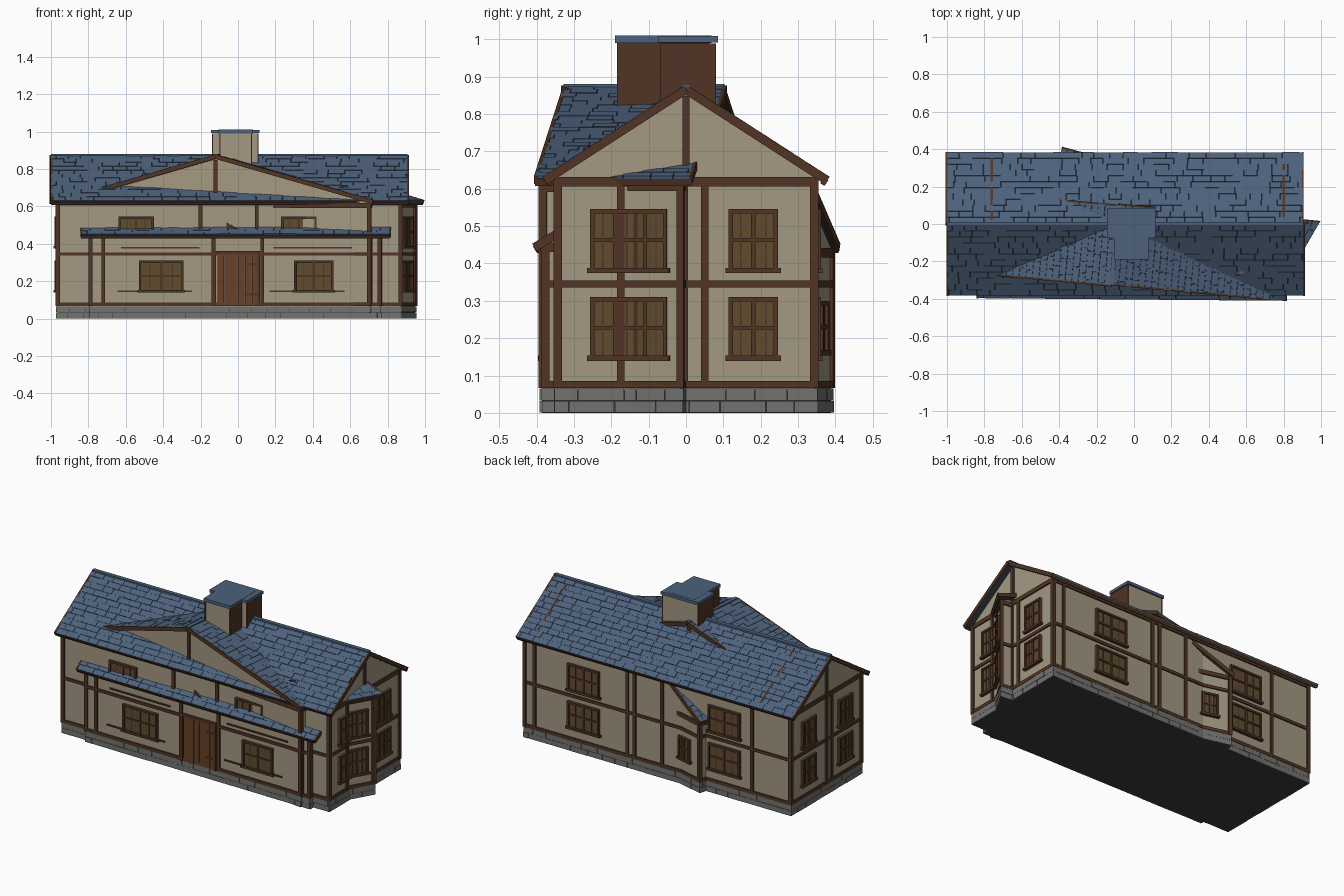
import bpy, bmesh, random
from math import radians, atan2, hypot
from mathutils import Matrix, Vector

if "Cube" in bpy.data.objects:
    bpy.data.objects.remove(bpy.data.objects["Cube"])

random.seed(4)
COLORS = {
    "plaster": (0.37, 0.315, 0.225), "wood": (0.082, 0.035, 0.018), "door": (0.135, 0.052, 0.022),
    "slate": (0.075, 0.122, 0.20), "slate_gap": (0.030, 0.045, 0.07), "glass": (0.115, 0.072, 0.028),
    "stone": (0.17, 0.17, 0.165), "stone_gap": (0.045, 0.045, 0.045)}
parts = {}


def T(x, y, z):
    return Matrix.Translation((x, y, z))


def R(deg, axis):
    return Matrix.Rotation(radians(deg), 4, axis)


def prism(name, mat, M, profile, x0, x1):
    """Extrude a (y, z) profile along x."""
    if (name, mat) not in parts:
        parts[(name, mat)] = bmesh.new()
    bm = parts[(name, mat)]
    a = [bm.verts.new(M @ Vector((x0, y, z))) for y, z in profile]
    b = [bm.verts.new(M @ Vector((x1, y, z))) for y, z in profile]
    n = len(profile)
    bm.faces.new(a[::-1])
    bm.faces.new(b)
    for i in range(n):
        bm.faces.new((a[i], a[(i + 1) % n], b[(i + 1) % n], b[i]))


def box(name, mat, M, x0, x1, y0, y1, z0, z1):
    prism(name, mat, M, [(y0, z0), (y1, z0), (y1, z1), (y0, z1)], x0, x1)


def courses(name, mat, M, x0, x1, y0, y1, rows, width, thick):
    """Staggered tiles or stones lying on the local xy plane."""
    h = (y1 - y0) / rows
    for r in range(rows):
        x = x0 - width * random.uniform(0, 0.8)
        while x < x1:
            w = width * random.uniform(0.75, 1.25)
            a, b = max(x, x0), min(x + w, x1)
            if b - a > 0.008:
                box(name, mat, M, a + 0.0008, b - 0.0008, y0 + r * h + 0.0008, y0 + (r + 1) * h - 0.0006,
                    -0.003, thick * random.uniform(0.7, 1.0))
            x += w


def roof_slope(name, M, length, slope):
    """Slab with slate courses and timber edge; local y runs down the slope."""
    n, l = name + "_roof", length / 2
    box(n + "_slab", "slate_gap", M, -l, l, 0, slope, -0.012, 0)
    courses(n + "_slates", "slate", M, -l, l, 0, slope, max(2, round(slope / 0.037)), 0.08, 0.010)
    for s in (-l, l):
        box(n + "_trim", "wood", M, s - 0.008, s + 0.002, 0, slope, -0.014, 0.009)
    box(n + "_trim", "wood", M, -l, l, slope - 0.012, slope + 0.002, -0.018, 0.001)


def faces_of(M, L, W):
    """Wall frames: x along wall, y inward, z up."""
    return {"front": (M @ T(0, -W / 2, 0), L), "right": (M @ T(L / 2, 0, 0) @ R(90, 'Z'), W),
            "back": (M @ T(0, W / 2, 0) @ R(180, 'Z'), L), "left": (M @ T(-L / 2, 0, 0) @ R(-90, 'Z'), W)}


def post(name, F, x, z0, z1, w=0.02):
    box(name + "_timbers", "wood", F, x - w / 2, x + w / 2, -0.009, 0.01, z0, z1)


def beam(name, F, x0, x1, z, h=0.018):
    box(name + "_timbers", "wood", F, x0, x1, -0.008, 0.01, z - h / 2, z + h / 2)


def body(name, M, L, W, top):
    """Stone base and timber framing of a block."""
    box(name + "_base", "stone_gap", M, -L / 2, L / 2, -W / 2, W / 2, 0, 0.066)
    fs = faces_of(M, L, W)
    for F, w in fs.values():
        courses(name + "_stones", "stone", F @ R(90, 'X'), -w / 2 - .005, w / 2 + .005,
                0, 0.066, 2, 0.10, 0.008)
        for s in (-1, 1):
            post(name, F, s * (w / 2 - 0.002), 0.066, top, 0.022)
        beam(name, F, -w / 2, w / 2, 0.076, 0.02)
        beam(name, F, -w / 2, w / 2, 0.345)
        beam(name, F, -w / 2, w / 2, top - 0.012, 0.026)
    return fs


def gable_block(name, cx, cy, angle, L, W, ridge, slope, over, shear=(0, 1)):
    """Gabled block, ridge along local x; L and W are the roof's plan size."""
    K = Matrix.Identity(4)
    K[0][1], K[1][1] = shear
    M = T(cx, cy, 0) @ R(angle, 'Z') @ K
    l, w = L - 2 * over, W / 2 - over
    eave = ridge - w * slope - 0.015
    prism(name + "_walls", "plaster", M,
          [(-w, .06), (w, .06), (w, eave), (0, ridge - 0.015), (-w, eave)], -l / 2, l / 2)
    fs = body(name, M, l, 2 * w, eave)
    for side in ("left", "right"):
        F, full = fs[side]
        post(name, F, 0, eave, ridge - 0.02)
    for turn in (0, 180):
        S = M @ T(0, 0, ridge) @ R(turn, 'Z') @ Matrix.Rotation(-atan2(slope, 1), 4, 'X')
        roof_slope(name, S, L, W / 2 * hypot(1, slope))
    box(name + "_ridge", "slate", M, -L / 2, L / 2, -0.012, 0.012, ridge - 0.01, ridge + 0.012)
    return M, fs


def window(F, x, z0, z1, w):
    """Casement with frame, glazing bars, leaf edges and sill."""
    a, b = x - w / 2, x + w / 2
    box("window_panes", "glass", F, a, b, -0.007, 0.005, z0, z1)

    def bar(*v):
        box("window_frames", "wood", F, v[0], v[1], v[4], 0.005, v[2], v[3])
    for e in (a, b - 0.012):
        bar(e, e + 0.012, z0, z1, -0.016)
    bar(a, b, z1 - 0.012, z1, -0.016)
    bar(a - 0.008, b + 0.008, z0 - 0.006, z0 + 0.008, -0.020)
    bar(x - 0.006, x + 0.006, z0, z1, -0.013)
    zm = (z0 + z1) / 2
    bar(a, b, zm - 0.005, zm + 0.005, -0.013)
    for q in (x - w / 4, x + w / 4):
        bar(q - 0.002, q + 0.002, z0, z1, -0.009)


LOW, HIGH = (0.145, 0.31), (0.38, 0.545)

# Main house
M, fs = gable_block("main_house", -0.0475, 0, 0, 1.905, 0.758, 0.868, 0.645, 0.034)
for side, cols, extra in (("right", (-0.19, 0.18), (-0.175, -0.005, 0.05)), ("left", (-0.18, 0.18), (0, 0.05))):
    for x in cols:
        for z0, z1 in (LOW, HIGH):
            window(fs[side][0], x, z0, z1, 0.133)
    for x in extra:
        post("main_house", fs[side][0], x, 0.07, 0.63)
back = fs["back"][0]
for wx in (0.46, -0.51):
    for z0, z1 in (LOW, HIGH):
        window(back, -(wx + 0.0475), z0, z1, 0.22)
for wx in (0.80, 0.16, 0.11, -0.08, -0.70):
    post("main_house", back, -(wx + 0.0475), 0.07, 0.63)
front = fs["front"][0]
for wx in (-0.545, 0.325):
    window(front, wx + 0.0475, *HIGH, 0.19)
for wx in (-0.2, 0.1):
    post("main_house", front, wx + 0.0475, 0.07, 0.63)
# Raised timber strips on the rear slope
S = M @ T(0, 0, 0.868) @ Matrix.Rotation(-atan2(0.645, 1), 4, 'X')
for wx in (-0.76, 0.80):
    box("roof_strips", "wood", S, wx + 0.0415, wx + 0.0535, 0.02, 0.42, 0, 0.0090)

# Slightly turned wide front gable, angled side wing, and rear annex
gable_block("front_gable", -0.101, -0.1125, 84.7, 0.43, 1.69, 0.868, 0.287, 0.018)
_, fs = gable_block("side_wing", 0.655, -0.117, 60, 0.35, 0.50, 0.70, 0.30, 0.03, (-0.41, 0.91))
for z0, z1 in (LOW, HIGH):
    window(fs["front"][0], 0.035, z0, z1, 0.135)
_, fs = gable_block("rear_annex", -0.174, 0.021, 75, 0.645, 0.60, 0.625, 0.60, 0.018)
window(fs["right"][0], 0.155, 0.16, 0.30, 0.10)

# Front porch with lean-to roof
P = T(-0.015, -0.322, 0) @ R(-0.5, 'Z')
box("porch_walls", "plaster", P, -0.775, 0.775, -0.05, 0.05, 0.06, 0.455)
fs = body("porch", P, 1.55, 0.10, 0.455)
F = fs["front"][0]
for wx in (-0.72, 0.71, -0.13, 0.13):
    post("porch", F, wx + 0.015, 0.07, 0.45)
for wx, w in ((-0.41, 0.24), (0.405, 0.21)):
    window(F, wx + 0.015, *LOW, w)
    beam("porch", F, wx - 0.22, wx + 0.18, 0.147, 0.008)
    beam("porch", F, wx - 0.20, wx + 0.22, 0.378, 0.008)
roof_slope("porch", P @ T(0, -0.016, 0.482) @ R(180, 'Z') @ R(-31, 'X'), 1.65, 0.072)

# Plank door with cross battens
for i in range(6):
    x = 0.015 - 0.11 + i * 0.0367
    box("front_door", "door", F, x + 0.001, x + 0.0355, -0.010, 0.005, 0.068, 0.35)
for x in (-0.108, 0.126):
    box("door_frame", "wood", F, x - 0.007, x + 0.007, -0.015, 0.005, 0.066, 0.36)
box("door_frame", "wood", F, -0.115, 0.133, -0.015, 0.005, 0.346, 0.362)
for z in (0.13, 0.29):
    box("door_battens", "wood", F, 0.06, 0.12, -0.012, 0.005, z - 0.006, z + 0.006)

# Chimney: two overlapping stacks with plaster fronts, timber sides and slate caps
I = Matrix.Identity(4)
for x0, x1, y0, y1, e in ((-0.105, 0.08, -0.19, 0.068, 0), (-0.145, 0.115, -0.075, 0.085, 0.001)):
    a, b, c, d = x0 + .008, x1 - .008, y0 + .008, y1 - .008
    box("chimney_stack", "plaster", I, a, b, c, d, 0.70, 0.99 - e)
    for s in (a, b):
        box("chimney_sides", "wood", I, s - 0.003, s + 0.003, c - 0.003, d + 0.003, 0.70, 0.99 - e)
    box("chimney_cap", "slate", I, x0, x1, y0, y1, 0.99 + e, 1.01 - e)

# Turn each collected part into an object
mats = {}
for k, col in COLORS.items():
    mats[k] = bpy.data.materials.new(k)
    mats[k].diffuse_color = (*col, 1)
for (name, mat), bm in parts.items():
    bmesh.ops.recalc_face_normals(bm, faces=bm.faces[:])
    me = bpy.data.meshes.new(name)
    bm.to_mesh(me)
    bm.free()
    me.materials.append(mats[mat])
    bpy.context.scene.collection.objects.link(bpy.data.objects.new(name, me))

for m in bpy.data.materials:
    if m.users and not m.is_grease_pencil:
        m.use_nodes = True
        m.node_tree.nodes["Principled BSDF"].inputs["Base Color"].default_value = m.diffuse_color
